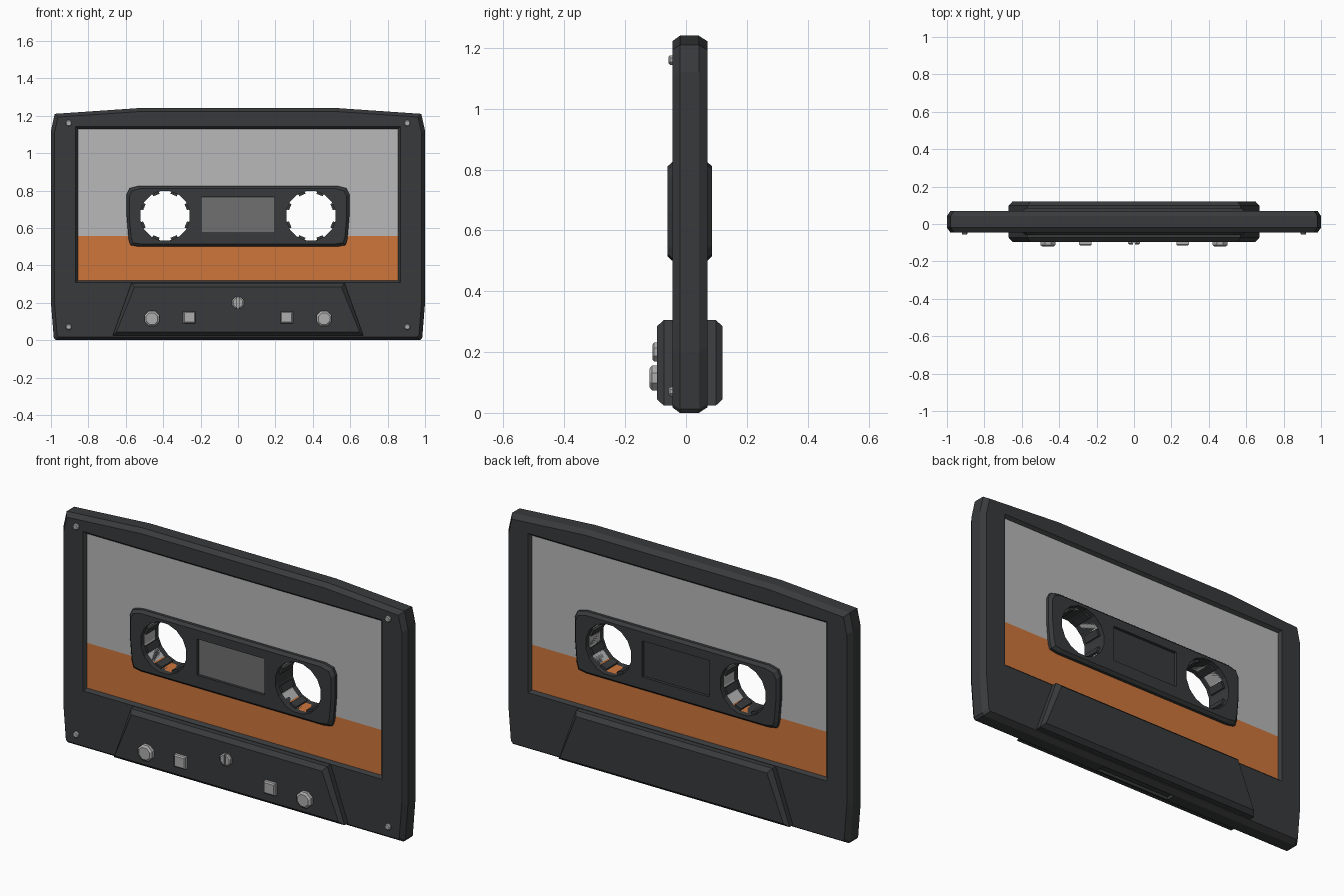
import bpy, bmesh
from math import sin, cos, pi, radians

if "Cube" in bpy.data.objects:
    bpy.data.objects.remove(bpy.data.objects["Cube"])


def mat(name, r, g, b):
    m = bpy.data.materials.new(name)
    m.diffuse_color = (r, g, b, 1)
    m.use_nodes = True
    m.node_tree.nodes["Principled BSDF"].inputs["Base Color"].default_value = m.diffuse_color
    return m


DARK = mat("dark_plastic", 0.04, 0.042, 0.044)
GREY = mat("label_grey", 0.48, 0.48, 0.48)
ORANGE = mat("label_orange", 0.62, 0.18, 0.045)
PANE = mat("pane_grey", 0.16, 0.16, 0.16)
METAL = mat("button_grey", 0.42, 0.42, 0.42)


def inset(pts, d):
    """Shrink an (x, z) outline towards its middle by d on every side."""
    xs, zs = [p[0] for p in pts], [p[1] for p in pts]
    cx, cz = (max(xs) + min(xs)) / 2, (max(zs) + min(zs)) / 2
    fx, fz = 1 - 2 * d / (max(xs) - min(xs)), 1 - 2 * d / (max(zs) - min(zs))
    return [(cx + (x - cx) * fx, cz + (z - cz) * fz) for x, z in pts]


def loft(name, pts, rings, material=None):
    """Solid from an outline repeated at several (y, inset) stations."""
    bm = bmesh.new()
    loops = [[bm.verts.new((x, y, z)) for x, z in inset(pts, d)] for y, d in rings]
    n = len(pts)
    for a, b in zip(loops, loops[1:]):
        for i in range(n):
            bm.faces.new((a[i], a[(i + 1) % n], b[(i + 1) % n], b[i]))
    bm.faces.new(loops[0])
    bm.faces.new(loops[-1])
    bmesh.ops.recalc_face_normals(bm, faces=bm.faces)
    me = bpy.data.meshes.new(name)
    bm.to_mesh(me)
    bm.free()
    ob = bpy.data.objects.new(name, me)
    bpy.context.collection.objects.link(ob)
    if material:
        me.materials.append(material)
    return ob


def rect(x0, x1, z0, z1):
    return [(x0, z0), (x1, z0), (x1, z1), (x0, z1)]


def ngon(x, z, r, n, turn=0.5):
    return [(x + r * cos(2 * pi * (i + turn) / n), z + r * sin(2 * pi * (i + turn) / n))
            for i in range(n)]


def mirrored(half):
    return half + [(-x, z) for x, z in reversed(half)]


def cut(ob, cutters):
    for c in cutters:
        m = ob.modifiers.new("cut", 'BOOLEAN')
        m.operation, m.solver, m.object = 'DIFFERENCE', 'EXACT', c
        bpy.context.view_layer.objects.active = ob
        bpy.ops.object.modifier_apply(modifier=m.name)


# Cutters
HUB_X, HUB_Z = 0.39, 0.665
hubs = [loft("hub_cutter", ngon(s * HUB_X, HUB_Z, 0.134, 16), [(-0.2, 0), (0.2, 0)])
        for s in (-1, 1)]
window = loft("window_cutter", rect(-0.885, 0.885, 0.29, 1.16),
              [(-0.065, 0), (-0.03, 0.03), (0.055, 0.03), (0.09, 0)])
slot = loft("bottom_cutter", rect(-0.22, 0.22, -0.05, 0.015), [(-0.012, 0), (0.035, 0)])
pockets = [loft("pocket_cutter", rect(-0.195, 0.195, 0.575, 0.765), [(a, 0), (b, 0)])
           for a, b in ((-0.1, -0.045), (0.07, 0.13))]
groove = loft("groove_cutter", rect(-0.005, 0.005, 0.1, 0.3), [(-0.15, 0), (-0.1, 0)])

# Shell with chamfered rim
shell = loft("shell", mirrored([(0.975, 0), (0.985, 0.012), (1, 0.2), (1, 1.12),
                                (0.98, 1.21), (0.54, 1.24)]),
             [(-0.045, 0.018), (-0.02, 0), (0.042, 0), (0.07, 0.018)], DARK)
cut(shell, [window, slot])

# Two-colour label filling the window, seen from both sides
for name, z0, z1, m in (("label_upper", 0.557, 1.131, GREY), ("label_lower", 0.319, 0.557, ORANGE)):
    cut(loft(name, rect(-0.856, 0.856, z0, z1), [(-0.03, 0), (0.055, 0)], m), hubs)

# Raised centre panel with hub holes and viewing pocket
panel = loft("centre_panel", mirrored([(0.53, 0.5), (0.575, 0.508), (0.585, 0.54),
                                       (0.595, 0.66), (0.595, 0.78), (0.58, 0.812),
                                       (0.53, 0.825)]),
             [(-0.06, 0.014), (-0.045, 0), (0.07, 0), (0.085, 0.014)], DARK)
cut(panel, hubs + pockets)
loft("viewing_pane", rect(-0.194, 0.194, 0.576, 0.764), [(-0.048, 0), (-0.03, 0)], PANE)

# Drive teeth around each hub hole
for s in (-1, 1):
    for k in range(8):
        a = radians(22.5 + 45 * k)
        pts = [(s * HUB_X + r * cos(a) - t * sin(a), HUB_Z + r * sin(a) + t * cos(a))
               for r, t in ((0.12, -0.018), (0.138, -0.018), (0.138, 0.018), (0.12, 0.018))]
        loft("hub_tooth", pts, [(-0.035, 0), (0.06, 0)], DARK)

# Thick trapezoid at the tape edge
loft("tape_edge_block", mirrored([(0.67, 0.024), (0.57, 0.305)]),
     [(-0.045, 0), (-0.073, 0), (-0.095, 0.02), ][::-1] + [(0.098, 0), (0.12, 0.02)], DARK)

# Buttons and screws on the front
for s in (-1, 1):
    loft("round_button", ngon(s * 0.46, 0.115, 0.044, 8),
         [(-0.12, 0.01), (-0.112, 0), (-0.09, 0)], METAL)
    loft("square_button", rect(s * 0.26 - 0.033, s * 0.26 + 0.033, 0.09, 0.154),
         [(-0.116, 0.006), (-0.11, 0), (-0.09, 0)], METAL)
    for z in (0.07, 1.16):
        loft("corner_screw", ngon(s * 0.905, z, 0.017, 8),
             [(-0.057, 0.004), (-0.052, 0), (-0.04, 0)], METAL)
screw = loft("centre_screw", ngon(0, 0.2, 0.034, 8),
             [(-0.11, 0.007), (-0.105, 0), (-0.09, 0)], METAL)
cut(screw, [groove])

# Remove the cutters
for c in hubs + pockets + [window, slot, groove]:
    bpy.data.objects.remove(c, do_unlink=True)
